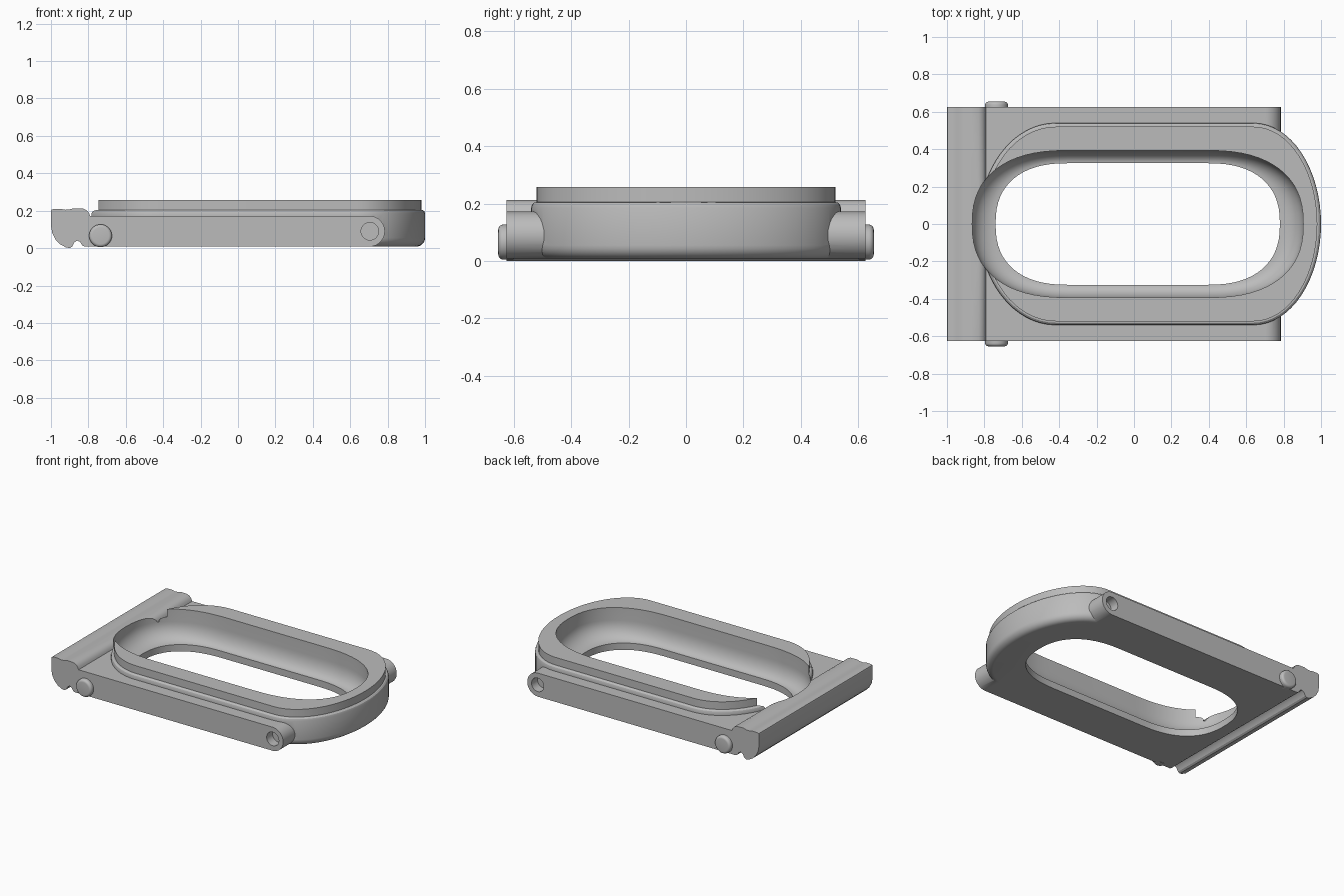
import bpy, bmesh, math

cube = bpy.data.objects.get("Cube")
if cube:
    bpy.data.objects.remove(cube, do_unlink=True)

grey = bpy.data.materials.new("plain grey")
grey.use_nodes = True
grey.diffuse_color = (0.5, 0.5, 0.5, 1)
grey.node_tree.nodes["Principled BSDF"].inputs["Base Color"].default_value = (0.5, 0.5, 0.5, 1)


def loft(name, rings):
    """Closed solid skinned through rings of equal point count."""
    bm = bmesh.new()
    loops = [[bm.verts.new(p) for p in ring] for ring in rings]
    n = len(loops[0])
    for low, high in zip(loops, loops[1:]):
        for i in range(n):
            j = (i + 1) % n
            bm.faces.new((low[i], low[j], high[j], high[i]))
    bm.faces.new(loops[0][::-1])
    bm.faces.new(loops[-1])
    bmesh.ops.recalc_face_normals(bm, faces=bm.faces[:])
    mesh = bpy.data.meshes.new(name)
    bm.to_mesh(mesh)
    bm.free()
    mesh.materials.append(grey)
    obj = bpy.data.objects.new(name, mesh)
    bpy.context.collection.objects.link(obj)
    return obj


def oval(z, x_left, x_right, a_left, a_right, b, power=2.0, steps=32):
    """Long oval: straight sides from x_left to x_right with rounded ends."""
    ring = []
    for x0, a, side in ((x_right, a_right, 1), (x_left, a_left, -1)):
        for k in range(steps + 1):
            t = math.pi * (k / steps - 0.5)
            c = max(math.cos(t), 0) ** (2 / power)
            s = math.copysign(abs(math.sin(t)) ** (2 / power), t)
            ring.append((x0 + side * a * c, side * b * s, z))
    return ring


def disc(x, z, y0, y1, r0, r1, steps=40):
    """Two rings of a cylinder lying along y."""
    return [[(x + r * math.cos(math.tau * k / steps), y, z + r * math.sin(math.tau * k / steps))
             for k in range(steps)] for y, r in ((y0, r0), (y1, r1))]


def boolean(target, other, mode):
    mod = target.modifiers.new(mode, "BOOLEAN")
    mod.operation, mod.object, mod.solver = mode, other, "EXACT"
    bpy.context.view_layer.objects.active = target
    bpy.ops.object.modifier_apply(modifier=mod.name)
    bpy.data.objects.remove(other, do_unlink=True)


def smooth(obj):
    bpy.ops.object.select_all(action="DESELECT")
    obj.select_set(True)
    bpy.context.view_layer.objects.active = obj
    bpy.ops.object.shade_smooth_by_angle(angle=math.radians(28))


BASE, DECK = 0.008, 0.172

# Base plate with end bar, drawn as one side profile and extruded across
profile = [(-0.79, DECK), (-0.797, 0.188), (-0.81, 0.203), (-0.83, 0.212), (-0.88, 0.213),
           (-0.90, 0.207), (-0.925, 0.205), (-0.95, 0.21), (-0.985, 0.21), (-0.997, 0.205),
           (-1, 0.195), (-1, 0.12), (-0.993, 0.08), (-0.975, 0.045), (-0.95, 0.02),
           (-0.92, 0.004), (-0.90, 0), (-0.887, 0.008), (-0.875, 0.03), (-0.86, 0.04),
           (-0.845, 0.034), (-0.833, 0.015), (-0.82, BASE)]
for k in range(25):
    t = math.pi * (k / 24 - 0.5)
    profile.append((0.703 + 0.082 * math.cos(t), 0.09 + 0.082 * math.sin(t)))
body = loft("holder_body", [[(x, y, z) for x, z in profile] for y in (-0.625, 0.625)])

# Oval tub with rounded underside, soft shoulder and raised rim
sections = [(0.055 - 0.047 * math.sin(k * math.pi / 12), 0.047 * (1 - math.cos(k * math.pi / 12)))
            for k in range(6, -1, -1)]
sections += [(0.185, 0), (0.197, 0.004), (0.204, 0.012), (0.205, 0.02), (0.258, 0.02)]
tub = loft("tub", [oval(z, -0.42, 0.64, 0.41 - d, 0.36 - d, 0.54 - d) for z, d in sections])
boolean(body, tub, "UNION")

# Opening: steep wall, curved cove, then a straight lower hole
cove = [(-0.1, 1), (0.055, 1)]
cove += [(0.17 - 0.115 * math.cos(k * math.pi / 20), 1 - math.sin(k * math.pi / 20))
         for k in range(1, 11)]
cove.append((0.4, 0))
rings = []
for z, t in cove:
    end = 0.515 - 0.125 * t
    rings.append(oval(z, -0.35, 0.39, end, end, 0.393 - 0.068 * t, 2.4))
boolean(body, loft("opening_cutter", rings), "DIFFERENCE")

# Blind pivot holes and rounded pins on both sides
for side, word in ((-1, "right"), (1, "left")):
    boolean(body, loft("hole_cutter", disc(0.705, 0.09, side * 0.56, side * 0.7, 0.047, 0.047)),
            "DIFFERENCE")
    pin_rings = disc(-0.735, 0.066, side * 0.60, side * 0.637, 0.061, 0.061)
    for k in range(1, 6):
        t = k * math.pi / 10
        pin_rings += disc(-0.735, 0.066, side * (0.637 + 0.017 * math.sin(t)), 0,
                          0.061 - 0.017 * (1 - math.cos(t)), 0)[:1]
    smooth(loft(word + "_pin", pin_rings))

smooth(body)
